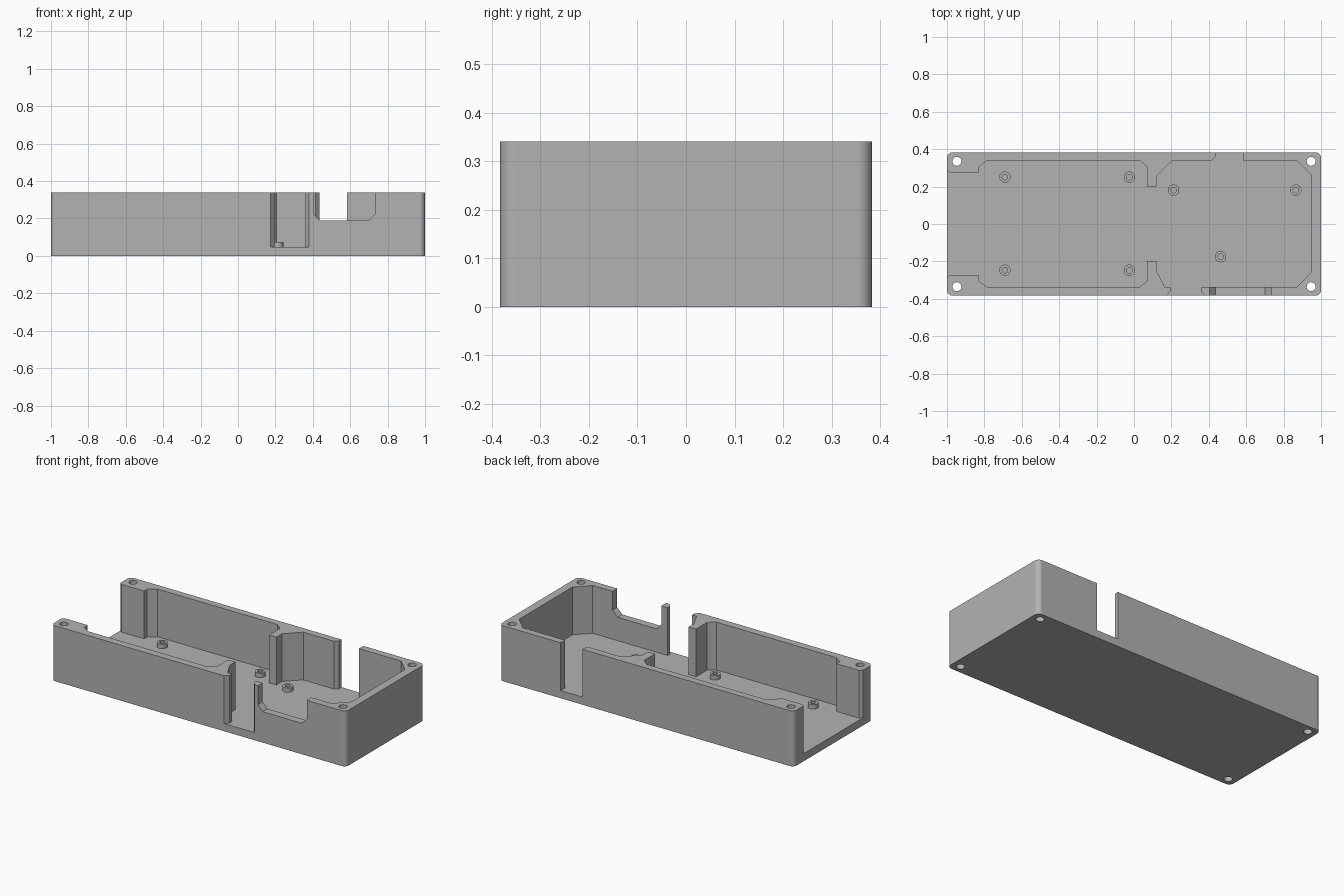
import bpy, bmesh
from math import sin, cos, pi, radians

if "Cube" in bpy.data.objects:
    bpy.data.objects.remove(bpy.data.objects["Cube"], do_unlink=True)

HALF_X, HALF_Y, HEIGHT, FLOOR = 1.0, 0.383, 0.34, 0.047

grey = bpy.data.materials.new("plain grey")
grey.use_nodes = True
grey.diffuse_color = (0.45, 0.45, 0.45, 1)
grey.node_tree.nodes["Principled BSDF"].inputs["Base Color"].default_value = (0.45, 0.45, 0.45, 1)


def make_object(name, bm):
    bmesh.ops.recalc_face_normals(bm, faces=bm.faces)
    mesh = bpy.data.meshes.new(name)
    bm.to_mesh(mesh)
    bm.free()
    mesh.materials.append(grey)
    obj = bpy.data.objects.new(name, mesh)
    bpy.context.collection.objects.link(obj)
    return obj


def prism(name, points, direction):
    """Extrude a closed outline of 3D points along a direction."""
    bm = bmesh.new()
    face = bm.faces.new([bm.verts.new(p) for p in points])
    ext = bmesh.ops.extrude_face_region(bm, geom=[face])["geom"]
    verts = [v for v in ext if isinstance(v, bmesh.types.BMVert)]
    bmesh.ops.translate(bm, verts=verts, vec=direction)
    return make_object(name, bm)


def arc(cx, cy, r, start, sweep, steps):
    return [(cx + r * cos(start + sweep * i / steps),
             cy + r * sin(start + sweep * i / steps)) for i in range(steps + 1)]


def activate(obj):
    bpy.ops.object.select_all(action='DESELECT')
    obj.select_set(True)
    bpy.context.view_layer.objects.active = obj


def cut(target, cutter):
    mod = target.modifiers.new("cut", 'BOOLEAN')
    mod.operation, mod.solver, mod.object = 'DIFFERENCE', 'EXACT', cutter
    cutter.hide_render = True
    activate(target)
    bpy.ops.object.modifier_apply(modifier=mod.name)
    bpy.data.objects.remove(cutter, do_unlink=True)


def smooth(obj):
    activate(obj)
    bpy.ops.object.shade_smooth_by_angle(angle=radians(30))
    mod = obj.modifiers.new("weighted normals", 'WEIGHTED_NORMAL')
    mod.keep_sharp = True


# Enclosure body with rounded upright corners
R = 0.03
outline = []
for i, (sx, sy) in enumerate([(1, 1), (-1, 1), (-1, -1), (1, -1)]):
    outline += arc(sx * (HALF_X - R), sy * (HALF_Y - R), R, i * pi / 2, pi / 2, 8)
body = prism("enclosure_body", [(x, y, 0) for x, y in outline], (0, 0, HEIGHT))

# Cavity: open end, two compartments, back slot and front slot
cavity = [
    (-1.02, 0.31), (-0.985, 0.275), (-0.83, 0.275), (-0.83, 0.305), (-0.785, 0.34),
    (0.03, 0.34), (0.07, 0.305), (0.07, 0.2), (0.12, 0.2), (0.12, 0.255), (0.205, 0.34),
    (0.415, 0.34), (0.435, 0.36), (0.435, 0.42), (0.583, 0.42), (0.583, 0.34),
    (0.87, 0.34), (0.95, 0.26), (0.95, -0.255), (0.87, -0.337),
    (0.36, -0.337), (0.36, -0.36), (0.40, -0.404), (0.155, -0.404), (0.195, -0.36),
    (0.195, -0.337), (0.165, -0.337), (0.12, -0.25), (0.12, -0.197), (0.07, -0.197),
    (0.07, -0.305), (0.03, -0.337), (-0.785, -0.337), (-0.83, -0.305),
    (-0.83, -0.272), (-0.985, -0.272), (-1.02, -0.307),
]
cut(body, prism("cavity_cutter", [(x, y, FLOOR) for x, y in cavity], (0, 0, 0.4)))

# Front window notch with chamfered lower corners
notch = [(0.403, 0.4), (0.403, 0.225), (0.435, 0.19), (0.70, 0.19), (0.735, 0.225), (0.735, 0.4)]
cut(body, prism("notch_cutter", [(x, -0.45, z) for x, z in notch], (0, 0.2, 0)))

# Screw holes through the four corners
for sx in (-1, 1):
    for sy in (-1, 1):
        ring = arc(sx * 0.947, sy * 0.335, 0.024, 0, 2 * pi, 24)[:-1]
        cut(body, prism("hole_cutter", [(x, y, -0.1) for x, y in ring], (0, 0, 0.6)))
smooth(body)


# Hollow standoffs on the floor
def standoff(name, x, y, outer=0.03, inner=0.015, top=0.074):
    bm = bmesh.new()
    base = FLOOR - 0.002
    profile = [(inner, base), (inner, top), (outer, top), (outer, base)]
    verts = [bm.verts.new((x + r, y, z)) for r, z in profile]
    edges = [bm.edges.new(pair) for pair in zip(verts, verts[1:])]
    bmesh.ops.spin(bm, geom=verts + edges, cent=(x, y, 0), axis=(0, 0, 1),
                   angle=2 * pi, steps=24, use_merge=True)
    bmesh.ops.remove_doubles(bm, verts=bm.verts, dist=0.0005)
    smooth(make_object(name, bm))


spots = [(x, y) for x in (-0.69, -0.025) for y in (-0.247, 0.251)]
spots += [(0.212, 0.181), (0.865, 0.181), (0.463, -0.175)]
for n, (x, y) in enumerate(spots, 1):
    standoff(f"standoff_{n}", x, y)
